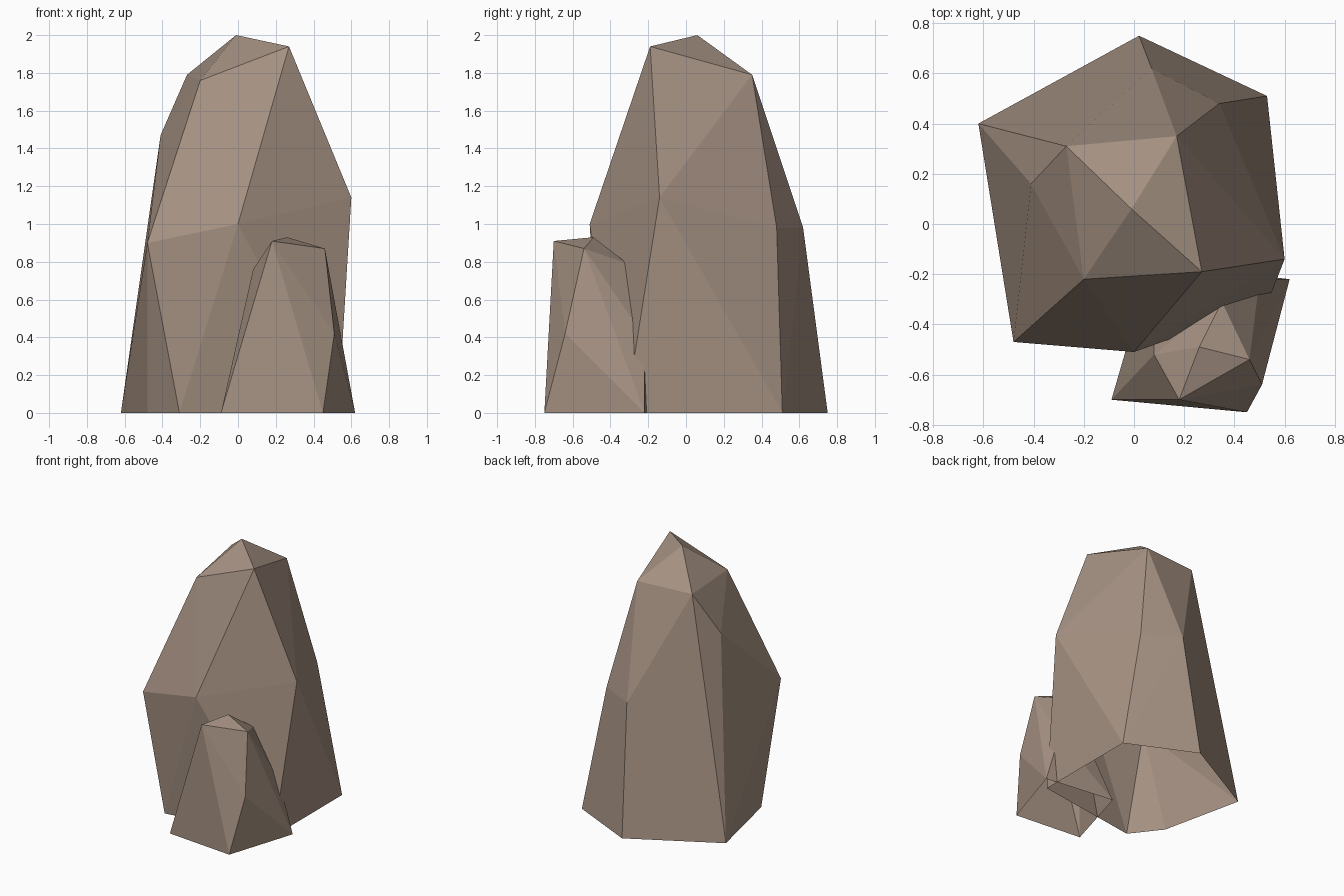
import bpy
import bmesh

cube = bpy.data.objects.get("Cube")
if cube:
    bpy.data.objects.remove(cube)

# Single stone colour
stone = bpy.data.materials.new("brown_stone")
stone.use_nodes = True
colour = (0.376, 0.283, 0.223, 1)
stone.diffuse_color = colour
stone.node_tree.nodes["Principled BSDF"].inputs["Base Color"].default_value = colour
stone.node_tree.nodes["Principled BSDF"].inputs["Roughness"].default_value = 0.9


def boulder(name, base, corners):
    """Wrap a faceted rock around its footprint and upper corners, open below."""
    bm = bmesh.new()
    for x, y in base:
        bm.verts.new((x, y, 0))
    for corner in corners:
        bm.verts.new(corner)
    bmesh.ops.convex_hull(bm, input=bm.verts[:])
    under = [f for f in bm.faces if all(v.co.z < 0.001 for v in f.verts)]
    bmesh.ops.recalc_face_normals(bm, faces=bm.faces[:])
    bmesh.ops.delete(bm, geom=under, context="FACES_ONLY")
    loose = [v for v in bm.verts if not v.link_faces]
    bmesh.ops.delete(bm, geom=loose, context="VERTS")
    mesh = bpy.data.meshes.new(name)
    bm.to_mesh(mesh)
    bm.free()
    mesh.materials.append(stone)
    rock = bpy.data.objects.new(name, mesh)
    bpy.context.collection.objects.link(rock)
    return rock


# Tall rock: footprint, shoulder ring, then crown
boulder(
    "tall_rock",
    [(-.31, -.45), (.53, -.32), (.53, .51), (.02, .75), (-.62, .4), (-.48, -.23)],
    [(0, -.51, 1), (.6, -.14, 1.14), (.34, .48, .98), (.07, .62, .98),
     (-.41, .16, 1.47), (-.48, -.47, .9),
     (-.2, -.22, 1.76), (.27, -.19, 1.94), (.17, .35, 1.79),
     (-.27, .31, 1.79), (-.01, .06, 2)],
)

# Small rock leaning into the front of the tall one
boulder(
    "small_rock",
    [(-.09, -.7), (.45, -.75), (.62, -.22), (.07, -.15)],
    [(.18, -.7, .91), (.46, -.54, .87), (.26, -.49, .93), (.08, -.52, .76),
     (.51, -.64, .42), (.35, -.31, .79), (.5, -.22, .4)],
)
